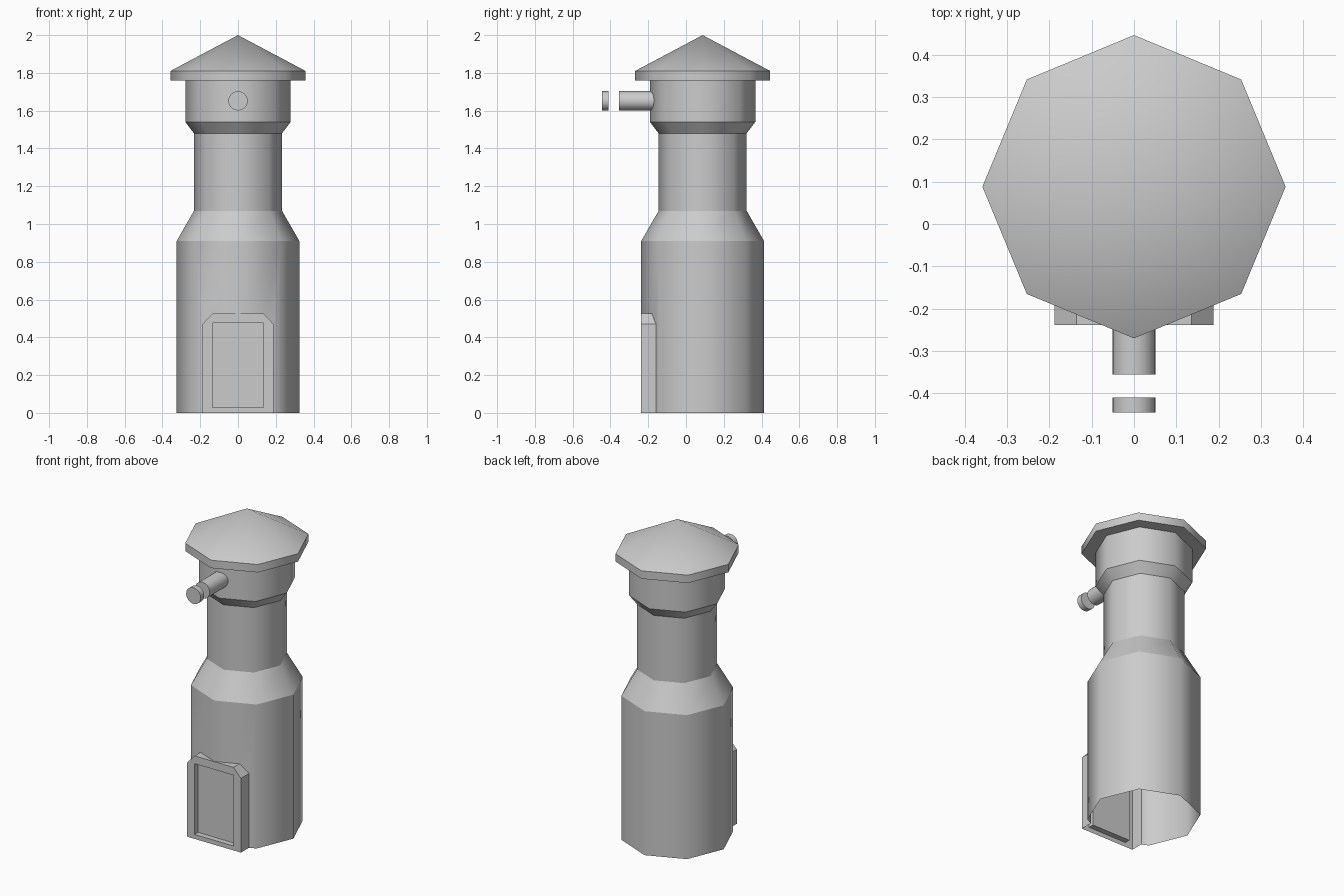
import bpy, bmesh, math

if "Cube" in bpy.data.objects:
    bpy.data.objects.remove(bpy.data.objects["Cube"])

CY = 0.088  # tower axis offset in y


def finish(name, bm):
    bmesh.ops.recalc_face_normals(bm, faces=bm.faces[:])
    me = bpy.data.meshes.new(name)
    bm.to_mesh(me)
    bm.free()
    ob = bpy.data.objects.new(name, me)
    bpy.context.collection.objects.link(ob)
    return ob


def octagon_stack(name, profile):
    """Closed eight-sided solid from (radius, z) pairs; radius 0 is a tip."""
    bm = bmesh.new()
    rings = []
    for r, z in profile:
        n = 8 if r else 1
        rings.append([bm.verts.new((r * math.cos(i * math.pi / 4),
                                    CY + r * math.sin(i * math.pi / 4), z)) for i in range(n)])
    for a, b in zip(rings, rings[1:]):
        for i in range(8):
            j = (i + 1) % 8
            bm.faces.new((a[i], a[j], b[0]) if len(b) == 1 else (a[i], a[j], b[j], b[i]))
    bm.faces.new(rings[0])
    if len(rings[-1]) > 1:
        bm.faces.new(rings[-1])
    return finish(name, bm)


def prism(name, outline, y0, y1):
    """Extrude an x/z outline along y."""
    bm = bmesh.new()
    f = bm.faces.new([bm.verts.new((x, y0, z)) for x, z in outline])
    ext = bmesh.ops.extrude_face_region(bm, geom=[f])["geom"]
    bmesh.ops.translate(bm, vec=(0, y1 - y0, 0),
                        verts=[v for v in ext if isinstance(v, bmesh.types.BMVert)])
    return finish(name, bm)


def boolean(ob, other, op):
    m = ob.modifiers.new(op, 'BOOLEAN')
    m.operation, m.object, m.solver = op, other, 'EXACT'
    bpy.context.view_layer.objects.active = ob
    bpy.ops.object.modifier_apply(modifier=m.name)
    bpy.data.objects.remove(other)


def on_corner(v):
    a = math.atan2(v.co.y - CY, v.co.x) / (math.pi / 4)
    return math.hypot(v.co.x, v.co.y - CY) < 1e-4 or abs(a - round(a)) < 1e-3


def shade(ob, open_bottom=False):
    """Smooth around the octagon, sharp at rings and door edges."""
    bm = bmesh.new()
    bm.from_mesh(ob.data)
    if open_bottom:
        bmesh.ops.bisect_plane(bm, geom=bm.verts[:] + bm.edges[:] + bm.faces[:],
                               plane_co=(0, 0, 0), plane_no=(0, 0, 1), clear_inner=True)
    for f in bm.faces:
        f.smooth = True
    for e in bm.edges:
        a, b = e.verts
        e.smooth = abs(a.co.z - b.co.z) > 1e-4 and on_corner(a) and on_corner(b)
    bm.to_mesh(ob.data)
    bm.free()


# Tower shell with door frame and recessed door, open underneath
tower = octagon_stack("tower", [(0.325, -0.1), (0.325, 0.91), (0.233, 1.07), (0.233, 1.48),
                                (0.279, 1.54), (0.279, 1.775)])
frame = prism("door_frame", [(-0.188, -0.1), (0.188, -0.1), (0.188, 0.47), (0.136, 0.525),
                             (-0.136, 0.525), (-0.188, 0.47)], -0.239, -0.1)
boolean(tower, frame, 'UNION')
recess = prism("door_recess", [(-0.136, 0.028), (0.136, 0.028), (0.136, 0.475),
                               (-0.136, 0.475)], -0.4, -0.204)
boolean(tower, recess, 'DIFFERENCE')
shade(tower, True)

# Roof
roof = octagon_stack("roof", [(0.358, 1.76), (0.358, 1.81), (0, 2.0)])
shade(roof)

# Spout and its separate end disc
for name, y0, y1 in (("spout", -0.355, -0.15), ("spout_end_disc", -0.445, -0.41)):
    bpy.ops.mesh.primitive_cylinder_add(vertices=24, radius=0.051, depth=y1 - y0,
                                        location=(0, (y0 + y1) / 2, 1.652),
                                        rotation=(math.pi / 2, 0, 0))
    bpy.context.object.name = name
    bpy.ops.object.shade_smooth_by_angle(angle=math.radians(40))
